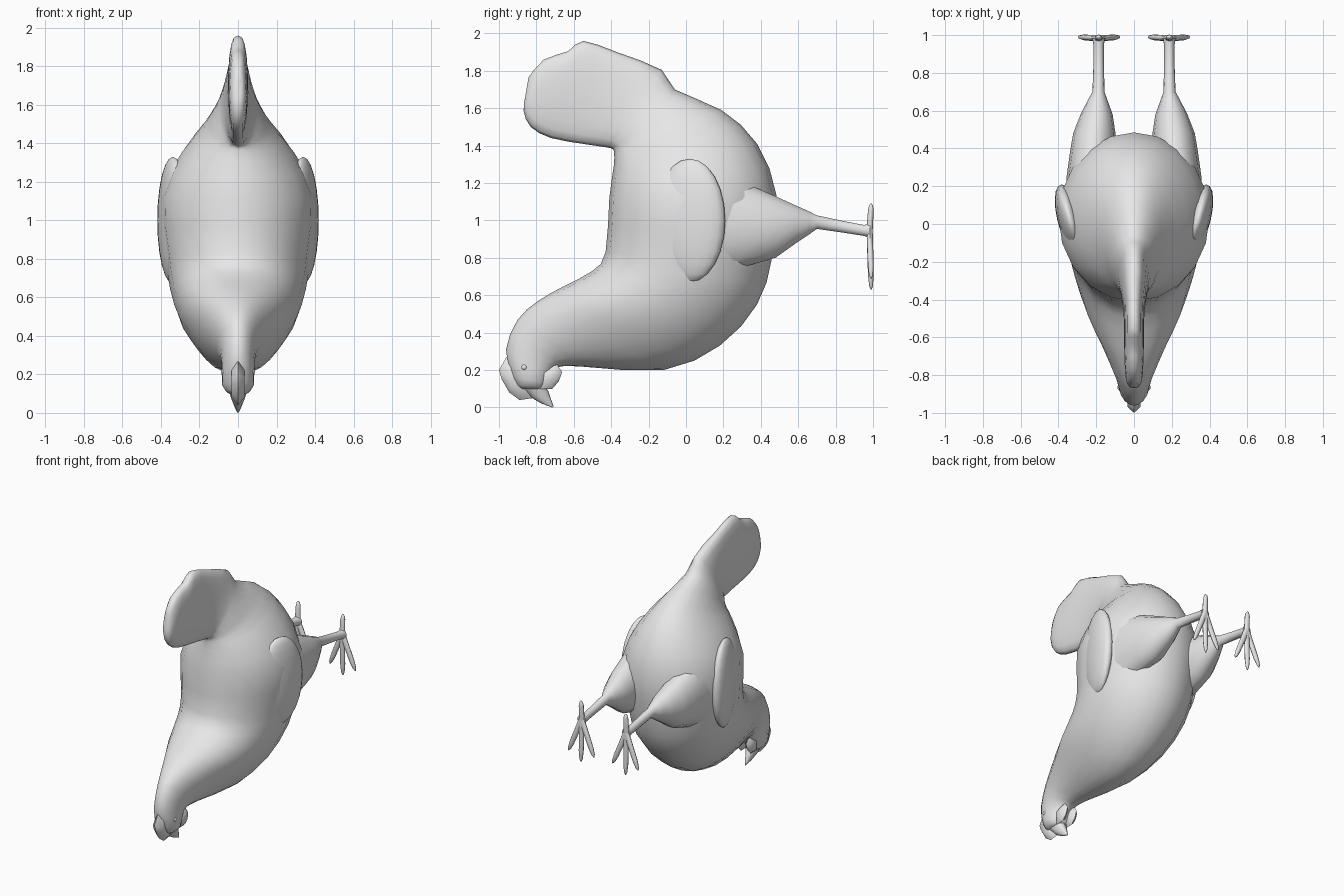
import bpy, bmesh, math
from mathutils import Vector

if "Cube" in bpy.data.objects:
    bpy.data.objects.remove(bpy.data.objects["Cube"])

grey = bpy.data.materials.new("plain grey")
grey.diffuse_color = (0.8, 0.8, 0.8, 1)
grey.use_nodes = True
grey.node_tree.nodes["Principled BSDF"].inputs["Base Color"].default_value = grey.diffuse_color


def finish(name, bm):
    bmesh.ops.recalc_face_normals(bm, faces=bm.faces)
    me = bpy.data.meshes.new(name)
    bm.to_mesh(me)
    bm.free()
    me.materials.append(grey)
    ob = bpy.data.objects.new(name, me)
    bpy.context.collection.objects.link(ob)
    bpy.ops.object.select_all(action='DESELECT')
    ob.select_set(True)
    bpy.context.view_layer.objects.active = ob
    bpy.ops.object.shade_smooth_by_angle(angle=math.radians(60))


def oval(centre, u, v, n, p=1.0):
    """Ring of n points around centre with half axes u and v; p < 1 is boxier."""
    pts = []
    for i in range(n):
        s = math.sin(2 * math.pi * i / n)
        pts.append(centre + u * math.cos(2 * math.pi * i / n)
                   + v * math.copysign(abs(s) ** p, s))
    return pts


def span_ring(ay, az, by, bz, w, n=20):
    """Oval between two side points a and b, half width w; thin rings are boxier."""
    a, b = Vector((0, ay, az)), Vector((0, by, bz))
    return oval((a + b) / 2, (a - b) / 2, Vector((w, 0, 0)), n, 0.7 if w < 0.07 else 1)


def loft(name, rings):
    """Skin a list of point rings and cap both ends."""
    bm = bmesh.new()
    loops = [[bm.verts.new(p) for p in r] for r in rings]
    n = len(loops[0])
    for a, b in zip(loops, loops[1:]):
        for i in range(n):
            j = (i + 1) % n
            bm.faces.new((a[i], a[j], b[j], b[i]))
    bm.faces.new(loops[0])
    bm.faces.new(loops[-1])
    finish(name, bm)


def refine(rows):
    """Insert one smooth in-between row in every gap."""
    out = []
    for i in range(len(rows) - 1):
        p, a, b = rows[max(i - 1, 0)], rows[i], rows[i + 1]
        q = rows[min(i + 2, len(rows) - 1)]
        out += [a, tuple((9 * (s + t) - r - u) / 16 for r, s, t, u in zip(p, a, b, q))]
    return out + [rows[-1]]


def plate(name, outline, half, x=0.0):
    """Thin fin: side outline (y, z) with a raised core."""
    bm = bmesh.new()
    n = len(outline)
    c = Vector((x, sum(p[0] for p in outline) / n, sum(p[1] for p in outline) / n))
    rim = [bm.verts.new((x, y, z)) for y, z in outline]
    for s in (-1, 1):
        core = [bm.verts.new(c.lerp(v.co, 0.6) + Vector((s * half, 0, 0))) for v in rim]
        for i in range(n):
            j = (i + 1) % n
            bm.faces.new((rim[i], rim[j], core[j], core[i]))
        bm.faces.new(core)
    finish(name, bm)


def ball(name, centre, size, lean=0.0):
    """Stretched sphere, sheared sideways by lean."""
    bm = bmesh.new()
    bmesh.ops.create_uvsphere(bm, u_segments=20, v_segments=12, radius=1)
    for v in bm.verts:
        x, y, z = v.co
        v.co = Vector(centre) + Vector((size[0] * x + lean * y, size[1] * y, size[2] * z))
    finish(name, bm)


# Body from tail tip to head: back point, belly point, half width
body = [
    (-.86, 1.66, -.842, 1.765, .02), (-.868, 1.585, -.76, 1.86, .042),
    (-.83, 1.50, -.63, 1.905, .05), (-.72, 1.44, -.55, 1.96, .052),
    (-.52, 1.405, -.37, 1.90, .056), (-.42, 1.39, -.13, 1.805, .085),
    (-.39, 1.38, -.06, 1.70, .12), (-.385, 1.36, .19, 1.59, .18),
    (-.385, 1.30, .38, 1.41, .29), (-.41, 1.12, .485, 1.13, .40),
    (-.43, .83, .46, .80, .375), (-.50, .73, .38, .55, .352),
    (-.66, .645, .18, .33, .30), (-.79, .57, -.12, .20, .205),
    (-.90, .47, -.55, .218, .112), (-.962, .31, -.69, .215, .085),
    (-.93, .16, -.74, .13, .083), (-.89, .10, -.765, .10, .048),
]
loft("body", [span_ring(*r) for r in refine(body)])

# Hooked beak
beak = [(-.885, .11, -.755, .12, .05), (-.83, .055, -.735, .085, .033),
        (-.775, .022, -.722, .045, .018), (-.715, .0, -.707, .004, .003)]
loft("beak", [span_ring(*r, n=10) for r in beak])

# Comb along the crown
plate("comb", [(-.96, .27), (-1.0, .20), (-.985, .15), (-.945, .08),
               (-.89, .04), (-.82, .05), (-.84, .22)], .035)

for s, side in ((1, "right"), (-1, "left")):
    # Wattle, eye and folded wing
    plate(side + "_wattle", [(-.69, .23), (-.662, .19), (-.68, .14),
                             (-.715, .10), (-.78, .10), (-.78, .2)], .022, s * .04)
    ball(side + "_eye", (s * .074, -.865, .215), (.014, .016, .016))
    ball(side + "_wing", (s * .338, .02, 1.0), (.068, .19, .33), s * .045)

    # Thigh flaring out of the belly and tapering to the shank:
    # y, x centre, z centre, x radius, z radius
    leg = [(.10, .25, .98, .11, .28), (.25, .232, .98, .125, .25),
           (.38, .217, .972, .122, .205), (.48, .21, .965, .112, .168),
           (.58, .198, .978, .085, .108), (.66, .192, .987, .05, .062),
           (.70, .188, .991, .032, .037), (.84, .187, .966, .028, .032),
           (.95, .187, .947, .028, .030), (.985, .187, .943, .034, .038)]
    loft(side + "_leg", [oval(Vector((s * x, y, z)), Vector((rx, 0, 0)),
                              Vector((0, 0, rz)), 14) for y, x, z, rx, rz in leg])

    # Four toes spread flat on the foot plane
    for k, (tx, tz) in enumerate(((.078, .69), (.187, .63), (.292, .69), (.187, 1.09))):
        a, b = Vector((s * .187, .982, .945)), Vector((s * tx, .99, tz))
        across = (b - a).cross(Vector((0, 1, 0))).normalized()
        loft(f"{side}_toe_{k + 1}",
             [oval(a.lerp(b, f), across * r, Vector((0, min(r * .8, .016), 0)), 8)
              for f, r in ((0, .024), (.35, .021), (.75, .019), (.93, .013), (1, .004))])
